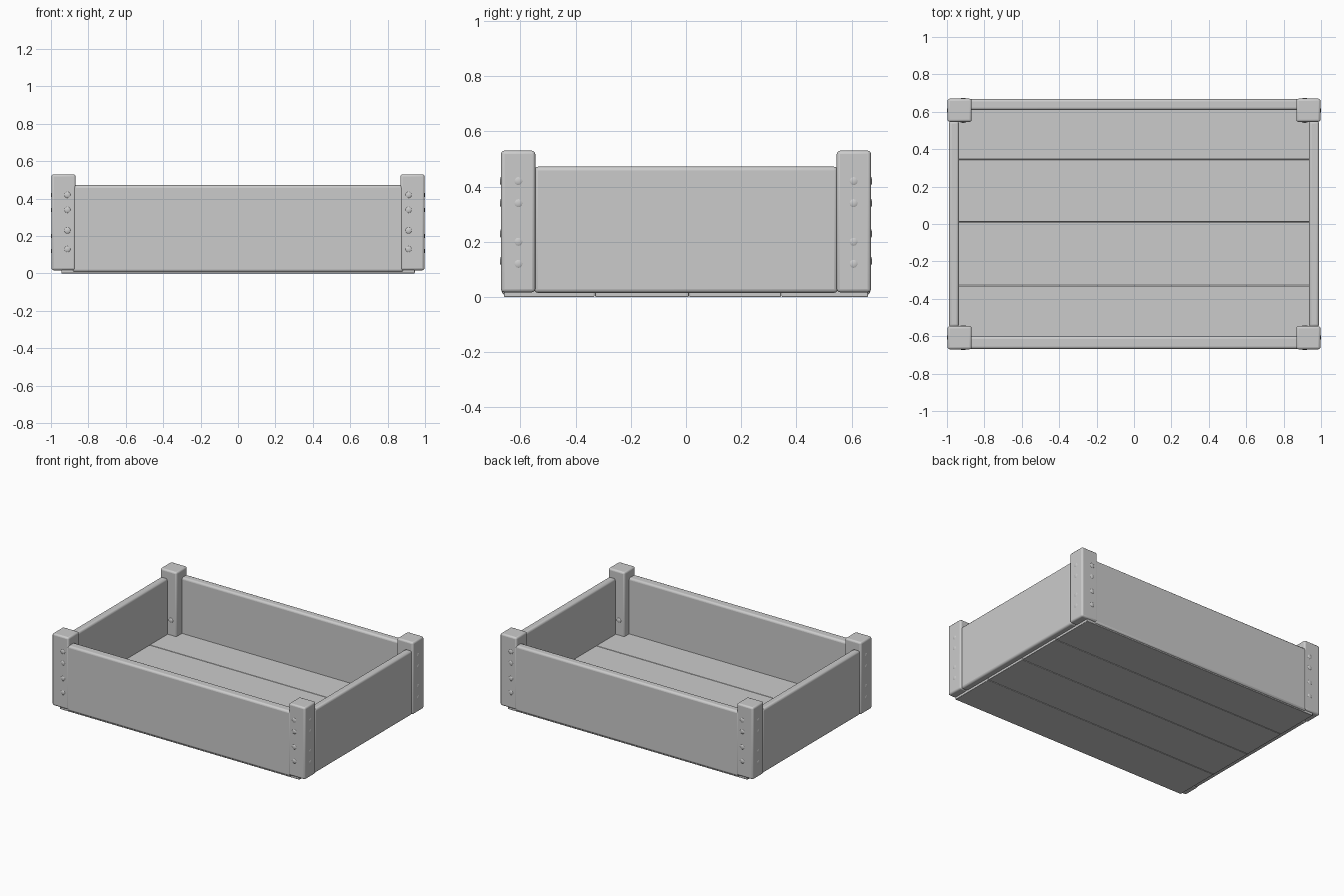
import bpy
from math import pi
from mathutils import Vector

cube = bpy.data.objects.get("Cube")
if cube:
    bpy.data.objects.remove(cube, do_unlink=True)

grey = bpy.data.materials.new("grey wood")
grey.use_nodes = True
GREY = (0.6, 0.6, 0.6, 1)
grey.diffuse_color = GREY
grey.node_tree.nodes["Principled BSDF"].inputs["Base Color"].default_value = GREY


def finish(obj, name):
    obj.name = name
    obj.data.materials.append(grey)
    bpy.ops.object.shade_smooth_by_angle(angle=pi / 6)


def board(name, low, high, bevel):
    """Rounded block between two corners."""
    low, high = Vector(low), Vector(high)
    bpy.ops.mesh.primitive_cube_add(size=1, location=(low + high) / 2)
    obj = bpy.context.object
    obj.scale = high - low
    bpy.ops.object.transform_apply(location=False, rotation=False, scale=True)
    mod = obj.modifiers.new("rounded edges", "BEVEL")
    mod.width = bevel
    mod.segments = 3
    finish(obj, name)


def bolt(name, location, axis):
    """Low domed bolt head facing along the axis."""
    bpy.ops.mesh.primitive_uv_sphere_add(segments=12, ring_count=8, radius=0.018,
                                         location=location)
    obj = bpy.context.object
    obj.scale = (1, 1, 0.4)
    obj.rotation_euler = Vector(axis).to_track_quat("Z", "Y").to_euler()
    finish(obj, name)


# Thick floor planks, separated by hairline gaps
edges = [-0.66, -0.33, 0.011, 0.345, 0.66]
for i, (a, b) in enumerate(zip(edges, edges[1:])):
    board(f"floor_plank_{i + 1}", (-0.945, a + 0.001, 0), (0.945, b - 0.001, 0.075), 0.004)

# Long walls at front and back
board("front_wall", (-0.885, -0.668, 0.008), (0.885, -0.6, 0.472), 0.014)
board("back_wall", (-0.885, 0.609, 0.008), (0.885, 0.668, 0.472), 0.014)

# Corner posts, end walls and bolts
for side, s in (("left", 1), ("right", -1)):
    x0, x1 = sorted((s * 0.936, s * 0.99))
    board(f"{side}_wall", (x0, -0.55, 0.015), (x1, 0.55, 0.472), 0.014)
    for end, e in (("front", -1), ("back", 1)):
        x0, x1 = sorted((s * 0.868, s * 0.997))
        y0, y1 = sorted((e * 0.546, e * 0.67))
        board(f"{end}_{side}_post", (x0, y0, 0.017), (x1, y1, 0.53), 0.012)
        tag = f"{end}_{side}"
        for i, z in enumerate((0.13, 0.23, 0.34, 0.42)):
            bolt(f"{tag}_bolt_{i + 1}", (s * 0.912, e * 0.667, z), (0, e, 0))
        for i, z in enumerate((0.12, 0.2, 0.34, 0.42)):
            bolt(f"{tag}_end_bolt_{i + 1}", (s * 0.993, e * 0.607, z), (s, 0, 0))
        bolt(f"{tag}_inner_bolt", (s * 0.912, e * 0.548, 0.18), (0, -e, 0))
